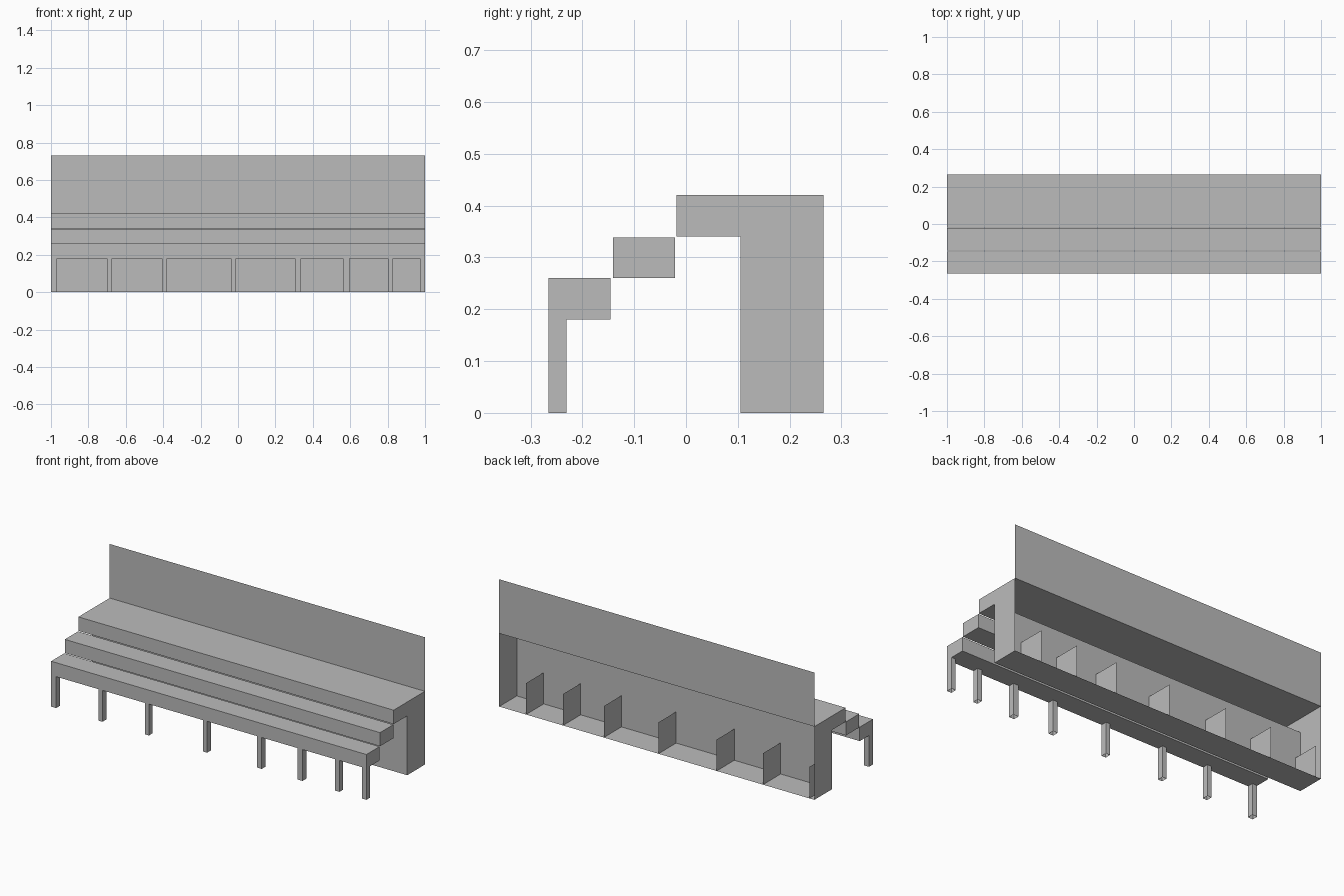
import bpy
import bmesh

cube = bpy.data.objects.get("Cube")
if cube:
    bpy.data.objects.remove(cube, do_unlink=True)

grey = bpy.data.materials.new("plain grey")
grey.use_nodes = True
colour = (0.5, 0.5, 0.5, 1)
grey.diffuse_color = colour
grey.node_tree.nodes["Principled BSDF"].inputs["Base Color"].default_value = colour

BACK, WALL, LEDGE = 0.265, 0.105, -0.018
SEAT, TOP, PANEL = 0.18, 0.42, 0.73


def extrude_profile(name, points, x0, x1, caps=True, skip=()):
    """Sweep a (y, z) outline along x; skipped edges are left open."""
    bm = bmesh.new()
    rings = [[bm.verts.new((x, y, z)) for y, z in points] for x in (x0, x1)]
    a, b = rings
    n = len(points)
    for i in range(n):
        if i not in skip:
            j = (i + 1) % n
            bm.faces.new((a[i], b[i], b[j], a[j]))
    if caps:
        bm.faces.new(a)
        bm.faces.new(b[::-1])
    bmesh.ops.recalc_face_normals(bm, faces=bm.faces)
    mesh = bpy.data.meshes.new(name)
    bm.to_mesh(mesh)
    bm.free()
    mesh.materials.append(grey)
    obj = bpy.data.objects.new(name, mesh)
    bpy.context.collection.objects.link(obj)
    return obj


def rectangle(y0, y1, z0, z1):
    return [(y0, z0), (y1, z0), (y1, z1), (y0, z1)]


def sheet(name, corners):
    mesh = bpy.data.meshes.new(name)
    mesh.from_pydata(corners, [], [range(len(corners))])
    mesh.materials.append(grey)
    obj = bpy.data.objects.new(name, mesh)
    bpy.context.collection.objects.link(obj)


# Two lower benches
extrude_profile("lower_bench", rectangle(-BACK, -0.146, SEAT, 0.26), -1, 1)
extrude_profile("middle_bench", rectangle(-0.141, -0.021, 0.26, 0.338), -1, 1)

# Hollow base with overhanging top ledge, open at the back
base = [(BACK, 0), (WALL, 0), (WALL, 0.34), (LEDGE, 0.34), (LEDGE, TOP), (BACK, TOP)]
extrude_profile("hollow_base", base, -1, 1, skip=(5,))

# Thin upright back panel
sheet("back_panel", [(-1, BACK, TOP), (1, BACK, TOP), (1, BACK, PANEL), (-1, BACK, PANEL)])

# Front legs, open underneath, each lined up with a divider in the base
legs = [(-1, -0.968), (-0.70, -0.674), (-0.406, -0.38), (-0.037, -0.011),
        (0.306, 0.336), (0.562, 0.595), (0.802, 0.829), (0.973, 1)]
for left, right in legs:
    extrude_profile("front_leg", rectangle(-BACK, -0.231, 0, SEAT), left, right, skip=(0, 2))
    if right < 1:
        sheet("divider", [(right, y, z) for y, z in rectangle(WALL, BACK, 0, SEAT)])
